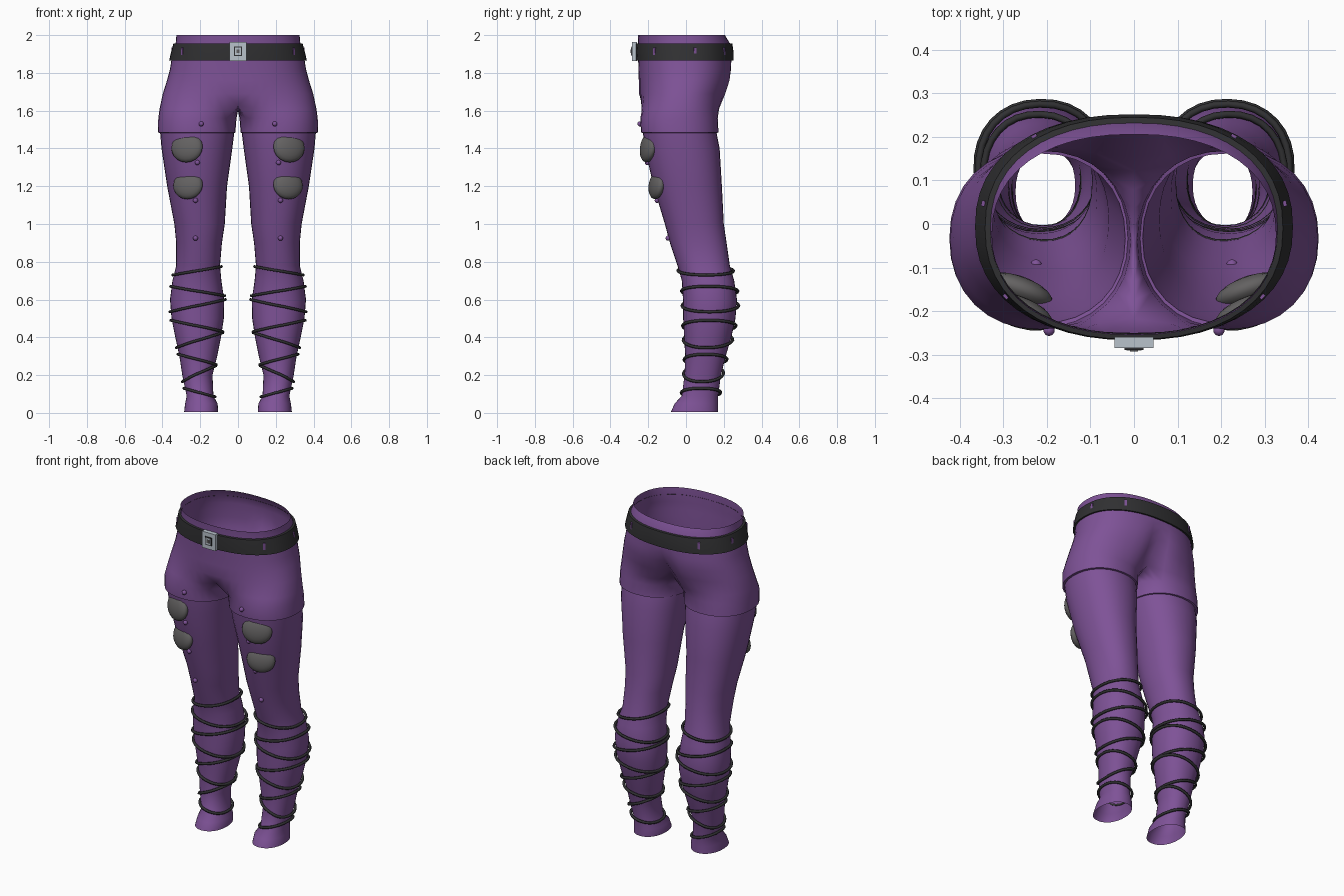
import bpy, bmesh, math
from mathutils import Vector, Matrix

if "Cube" in bpy.data.objects:
    bpy.data.objects.remove(bpy.data.objects["Cube"])


def material(name, rgb):
    m = bpy.data.materials.new(name)
    m.diffuse_color = (*rgb, 1)
    m.use_nodes = True
    m.node_tree.nodes["Principled BSDF"].inputs["Base Color"].default_value = m.diffuse_color
    return m


PURPLE = material("purple cloth", (0.21, 0.085, 0.31))
BLACK = material("black leather", (0.03, 0.03, 0.032))
GREY = material("grey pad", (0.125, 0.12, 0.12))
STEEL = material("pale steel", (0.48, 0.54, 0.60))

# leg sections: z, inner x, outer x, front y, back y
LEG = [
    (0.005, .105, .285, -.08, .17), (0.05, .108, .28, -.06, .17),
    (0.09, .13, .272, -.022, .17), (0.20, .135, .295, -.008, .185),
    (0.30, .11, .31, -.004, .21), (0.40, .09, .332, -.01, .24),
    (0.50, .075, .352, -.015, .262), (0.60, .073, .36, -.016, .27),
    (0.70, .088, .347, -.022, .255), (0.78, .095, .327, -.045, .232),
    (0.90, .085, .327, -.085, .215), (1.00, .07, .337, -.112, .20),
    (1.20, .058, .375, -.172, .19), (1.40, .03, .405, -.218, .178),
    (1.482, .02, .412, -.228, .162), (1.484, .014, .424, -.238, .172),
    (1.56, .008, .422, -.242, .168)]
# hip sections: z, half width, front y, back y, depth of rear crease
HIP = [
    (1.62, .416, -.246, .19, .08), (1.69, .398, -.25, .215, .06),
    (1.76, .376, -.25, .238, .035), (1.82, .36, -.252, .243, .01),
    (1.865, .353, -.253, .24, 0), (1.91, .342, -.255, .24, 0),
    (1.955, .33, -.253, .233, 0), (2.0, .326, -.255, .206, 0)]
N, M = 32, 24      # points round a leg, of which 0..M run on to the hips


def sample(table, z):
    z = min(max(z, table[0][0]), table[-1][0])
    for a, b in zip(table, table[1:]):
        if z <= b[0]:
            f = (z - a[0]) / (b[0] - a[0])
            return [p + (q - p) * f for p, q in zip(a, b)]


def power(v, e):
    return math.copysign(abs(v) ** e, v)


def leg_point(z, a, off=0.0):
    _, xi, xo, yf, yb = sample(LEG, z)
    return Vector(((xi + xo) / 2 + ((xo - xi) / 2 + off) * power(math.sin(a), .92),
                   (yf + yb) / 2 - ((yb - yf) / 2 + off) * power(math.cos(a), .92), z))


def hip_point(z, t, off=0.0):
    _, rx, yf, yb, crease = sample(HIP, z)
    x = (rx + off) * power(max(math.sin(t), 0), .88)
    y = (yf + yb) / 2 - ((yb - yf) / 2 + off) * power(math.cos(t), .88)
    if t > math.pi / 2:
        y -= crease * max(0, 1 - x / .13) ** 2
    return Vector((0 if x < 1e-4 else x, y, z))


def leg_angle(i):
    return math.radians(-45 + i * 360 / N)


def finish(ob, mat, smooth=40):
    ob.data.materials.append(mat)
    if smooth:
        bpy.ops.object.select_all(action='DESELECT')
        ob.select_set(True)
        bpy.context.view_layer.objects.active = ob
        bpy.ops.object.shade_smooth_by_angle(angle=math.radians(smooth))
    return ob


def from_bmesh(name, bm, mat, smooth=40, mirror=False):
    me = bpy.data.meshes.new(name)
    bm.to_mesh(me)
    bm.free()
    ob = bpy.data.objects.new(name, me)
    bpy.context.collection.objects.link(ob)
    if mirror:
        mod = ob.modifiers.new("mirror", 'MIRROR')
        mod.merge_threshold = 0.0005
    return finish(ob, mat, smooth)


def bridge(bm, low, high, count, closed):
    for i in range(count if closed else count - 1):
        j = (i + 1) % count
        bm.faces.new((low[i], low[j], high[j], high[i]))


# trousers: one leg lofted upwards, joined to half the hips, mirrored
bm = bmesh.new()
rings = [[bm.verts.new(leg_point(s[0], leg_angle(i))) for i in range(N)] for s in LEG]
crotch = []
for i in range(N):
    p = leg_point(1.56, leg_angle(i))
    if i <= M:
        p = p.lerp(hip_point(1.65, math.pi * i / M), .5)
        p.z = 1.61
        if i in (0, M):
            p.x, p.z = 0, 1.63
    else:
        f = (i - M) / (N - M)
        y0, y1 = crotch[M].co.y, crotch[0].co.y
        p = Vector((0, y0 + (y1 - y0) * f, 1.63 - .03 * math.sin(math.pi * f)))
    crotch.append(bm.verts.new(p))
rings.append(crotch)
for a, b in zip(rings, rings[1:]):
    bridge(bm, a, b, N, True)
low = crotch[:M + 1]
for s in HIP[1:]:
    high = [bm.verts.new(hip_point(s[0], math.pi * i / M)) for i in range(M + 1)]
    bridge(bm, low, high, M + 1, False)
    low = high
from_bmesh("trousers", bm, PURPLE, 50, True)

# belt band
bm = bmesh.new()
low = None
for z, off in ((1.867, 0), (1.865, .012), (1.91, .012), (1.955, .012), (1.957, -.002)):
    high = [bm.verts.new(hip_point(z, math.pi * i / M, off)) for i in range(M + 1)]
    if low:
        bridge(bm, low, high, M + 1, False)
    low = high
from_bmesh("belt", bm, BLACK, 40, True)


def box(name, centre, size, mat, rot=None):
    bm = bmesh.new()
    bmesh.ops.create_cube(bm, size=1)
    bmesh.ops.scale(bm, vec=size, verts=bm.verts)
    if rot:
        bmesh.ops.rotate(bm, matrix=rot, verts=bm.verts)
    bmesh.ops.translate(bm, vec=centre, verts=bm.verts)
    return from_bmesh(name, bm, mat, 0)


# buckle: plate with nested squares
box("buckle_plate", (0, -.272, 1.914), (.09, .026, .1), STEEL)
box("buckle_frame", (0, -.286, 1.914), (.044, .006, .05), BLACK)
box("buckle_inset", (0, -.288, 1.914), (.034, .006, .039), STEEL)
box("buckle_stud", (0, -.290, 1.914), (.018, .006, .02), GREY)


def ball(name, centre, size, mat, rot=None, seg=20):
    bm = bmesh.new()
    bmesh.ops.create_uvsphere(bm, u_segments=seg, v_segments=seg // 2, radius=1)
    bmesh.ops.rotate(bm, matrix=Matrix.Rotation(math.pi / 2, 3, 'X'), verts=bm.verts)
    bmesh.ops.scale(bm, vec=size, verts=bm.verts)
    if rot:
        bmesh.ops.rotate(bm, matrix=rot, verts=bm.verts)
    bmesh.ops.translate(bm, vec=centre, verts=bm.verts)
    return from_bmesh(name, bm, mat, 60)


# leg wraps: z at the outer side, z at the inner side
WRAPS = [(.73, .775), (.67, .62), (.535, .60), (.49, .43),
         (.345, .425), (.31, .255), (.165, .25), (.13, .085)]

for side, label in ((-1, "right"), (1, "left")):
    # thigh pads and rivets
    turn = Matrix.Rotation(side * math.radians(20), 3, 'Z')
    for k, (x, y, z, w, h) in enumerate([(.27, -.2, 1.405, .088, .08),
                                         (.265, -.155, 1.205, .083, .075)]):
        tilt = turn @ Matrix.Rotation(math.radians(-9), 3, 'X')
        ball(f"{label}_thigh_pad_{k}", (side * x, y, z), (w, .034, h), GREY, tilt)
    # cloth studs down the front of the leg
    for k, (x, z) in enumerate([(.195, 1.53), (.215, 1.325), (.225, 1.125), (.225, .925)]):
        y = sample(LEG, z)[3]
        ball(f"{label}_stud_{k}", (side * x, y - .003, z), (.014,) * 3, PURPLE, None, 10)
    # narrow cloth loops lying on the belt
    for k, t in enumerate((55, 100, 142)):
        a, b = (hip_point(1.92, math.radians(t + d), .012) for d in (-2, 2))
        ang = math.atan2(b.y - a.y, side * (b.x - a.x))
        c = (a + b) / 2
        box(f"{label}_belt_loop_{k}", (side * c.x, c.y, 1.915), (.013, .008, .04),
            PURPLE, Matrix.Rotation(ang, 3, 'Z'))
    # tilted cords wound round the calf
    for k, (zo, zi) in enumerate(WRAPS):
        cu = bpy.data.curves.new(f"{label}_calf_cord_{k}", 'CURVE')
        cu.dimensions = '3D'
        cu.bevel_depth = .008
        cu.bevel_resolution = 1
        sp = cu.splines.new('POLY')
        sp.points.add(N - 1)
        sp.use_cyclic_u = True
        for i, pt in enumerate(sp.points):
            a = 2 * math.pi * i / N
            z = (zo + zi) / 2 + (zo - zi) / 2 * math.sin(a)
            p = leg_point(z, a, .006 + .006 * max(0, -math.cos(a)))
            pt.co = (side * p.x, p.y, p.z, 1)
        ob = bpy.data.objects.new(cu.name, cu)
        bpy.context.collection.objects.link(ob)
        cu.materials.append(BLACK)
